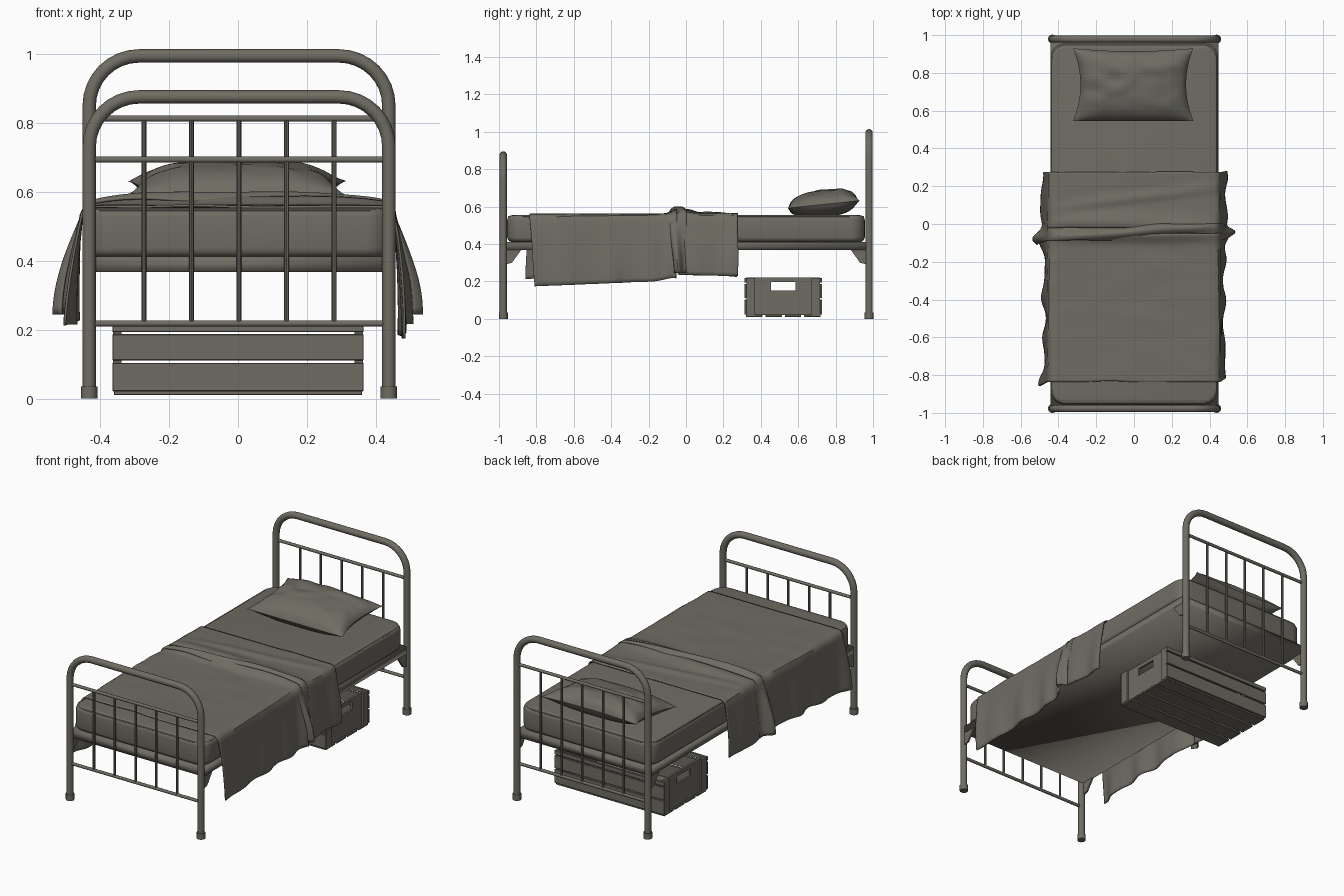
import bpy, bmesh, math
from mathutils import Vector, noise

if "Cube" in bpy.data.objects:
    bpy.data.objects.remove(bpy.data.objects["Cube"])

mat = bpy.data.materials.new("warm grey")
mat.diffuse_color = (0.16, 0.15, 0.125, 1)
mat.use_nodes = True
mat.node_tree.nodes["Principled BSDF"].inputs["Base Color"].default_value = mat.diffuse_color


def add(name, bm, smooth=True, angle=40):
    me = bpy.data.meshes.new(name)
    bmesh.ops.recalc_face_normals(bm, faces=bm.faces)
    bm.to_mesh(me)
    bm.free()
    me.materials.append(mat)
    ob = bpy.data.objects.new(name, me)
    bpy.context.collection.objects.link(ob)
    if smooth:
        bpy.ops.object.select_all(action='DESELECT')
        ob.select_set(True)
        bpy.context.view_layer.objects.active = ob
        bpy.ops.object.shade_smooth_by_angle(angle=math.radians(angle))
    return ob


def box_into(bm, x0, x1, y0, y1, z0, z1):
    vs = bmesh.ops.create_cube(bm, size=1)["verts"]
    for v in vs:
        v.co = Vector(((x0 + x1) / 2 + v.co.x * (x1 - x0),
                       (y0 + y1) / 2 + v.co.y * (y1 - y0),
                       (z0 + z1) / 2 + v.co.z * (z1 - z0)))
    return vs


def boxes(name, dims, bevel=0.0):
    bm = bmesh.new()
    for d in dims:
        box_into(bm, *d)
    ob = add(name, bm, False)
    if bevel:
        m = ob.modifiers.new("bevel", 'BEVEL')
        m.width, m.segments = bevel, 1
    return ob


def tube(name, pts, r, sides=12, closed=False):
    """Round tube swept along points."""
    pts = [Vector(p) for p in pts]
    n = len(pts)
    bm = bmesh.new()
    rings = []
    for i, p in enumerate(pts):
        a = pts[(i - 1) % n] if closed else pts[max(i - 1, 0)]
        b = pts[(i + 1) % n] if closed else pts[min(i + 1, n - 1)]
        t = (b - a).normalized()
        ref = Vector((0, 0, 1)) if closed or abs(t.y) > 0.9 else Vector((0, 1, 0))
        s = t.cross(ref).normalized()
        ref = s.cross(t)
        rings.append([bm.verts.new(p + r * (math.cos(k) * s + math.sin(k) * ref))
                      for k in (2 * math.pi * j / sides for j in range(sides))])
    for i in range(n if closed else n - 1):
        A, B = rings[i], rings[(i + 1) % n]
        for j in range(sides):
            k = (j + 1) % sides
            bm.faces.new((A[j], A[k], B[k], B[j]))
    if not closed:
        bm.faces.new(rings[0])
        bm.faces.new(rings[-1])
    return add(name, bm)


# Head and foot ends: arched tube, rails, spindles, feet
LX, MX = 0.435, 0.003
for end, y, top, bar in (("headboard", 0.979, 0.995, 0.813), ("footboard", -0.977, 0.876, 0.694)):
    R = 0.145
    arc = [(R * math.cos(a), top - R + R * math.sin(a))
           for a in (math.pi / 2 * i / 8 for i in range(9))]
    path = [(MX + LX, y, 0.01)] + [(MX + LX - R + x, y, z) for x, z in arc]
    path += [(MX - LX + R - x, y, z) for x, z in reversed(arc)] + [(MX - LX, y, 0.01)]
    tube(end + "_arch", path, 0.0195, 14)
    for label, z in (("upper", bar), ("lower", 0.218)):
        tube(f"{end}_{label}_rail", [(MX - LX, y, z), (MX + LX, y, z)], 0.009)
    for i in range(5):
        x = MX + (i - 2) * 0.138
        tube(f"{end}_spindle_{i}", [(x, y, 0.218), (x, y, bar)], 0.007, 8)
    for s in (-1, 1):
        tube(f"{end}_foot", [(MX + s * LX, y, 0), (MX + s * LX, y, 0.035)], 0.024)

# Bed base slab with corner brackets
bm = bmesh.new()
box_into(bm, MX - 0.444, MX + 0.444, -0.967, 0.967, 0.367, 0.412)
add("bed_base", bm, True, 100)
bm = bmesh.new()
for sx in (-1, 1):
    for sy in (-1, 1):
        prof = ((0.97, 0.37), (0.88, 0.37), (0.93, 0.30), (0.97, 0.29))
        A, B = [[bm.verts.new((MX + sx * x, sy * y, z)) for y, z in prof] for x in (0.434, 0.444)]
        bm.faces.new(A)
        bm.faces.new(B)
        for i in range(4):
            j = (i + 1) % 4
            bm.faces.new((A[i], A[j], B[j], B[i]))
add("corner_brackets", bm, False)

# Mattress with rounded corners and piping
bm = bmesh.new()
box_into(bm, -0.443, 0.446, -0.956, 0.956, 0.411, 0.554)
up = [e for e in bm.edges if abs(e.verts[0].co.z - e.verts[1].co.z) > 0.1]
bmesh.ops.bevel(bm, geom=up, offset=0.075, segments=6, profile=0.5, affect='EDGES')
rim = [e for e in bm.edges if abs(e.verts[0].co.z - e.verts[1].co.z) < 0.01]
bmesh.ops.bevel(bm, geom=rim, offset=0.026, segments=4, profile=0.5, affect='EDGES')
add("mattress", bm)
loop = []
for k, (sx, sy) in enumerate(((1, 1), (-1, 1), (-1, -1), (1, -1))):
    for i in range(7):
        a = math.pi / 2 * (k + i / 6)
        loop.append((sx * 0.363 + 0.071 * math.cos(a), sy * 0.875 + 0.071 * math.sin(a), 0.546))
tube("mattress_piping", loop, 0.005, 6, closed=True)

# Pillow: pinched corners, tilted up toward the headboard
bm = bmesh.new()
bmesh.ops.create_grid(bm, x_segments=40, y_segments=30, size=1)
dup = bmesh.ops.duplicate(bm, geom=bm.verts[:] + bm.edges[:] + bm.faces[:])["geom"]
lower = {v for v in dup if isinstance(v, bmesh.types.BMVert)}
for v in bm.verts:
    u, w = v.co.x, v.co.y
    puff = max(0, (1 - abs(u) ** 2.7) * (1 - abs(w) ** 3)) ** 0.6
    x = 0.318 * u * (1 - 0.12 * u * u * (1 - w * w)) - 0.004
    y = 0.738 + 0.192 * w * (1 - (0.08 if w > 0 else 0.0) * w * w * (1 - u * u))
    mid = 0.612 + 0.02 * w
    wr = 0.012 * noise.noise(Vector((u * 3, w * 3, 1))) * puff
    z = max(0.555, mid - 0.068 * puff) if v in lower else mid + 0.077 * puff + wr
    v.co = (x, y, z)
bmesh.ops.remove_doubles(bm, verts=bm.verts, dist=0.0005)
add("pillow", bm)


def drape(name, y0, y1, top, hem, flare, wave, ny):
    """Sheet laid over the mattress, hanging down both sides."""
    W, r, nx = 0.425, 0.03, 72
    bm = bmesh.new()
    rows = []
    for j in range(ny + 1):
        row = []
        for i in range(nx + 1):
            u = 2 * i / nx - 1
            s = 1 if u > 0 else -1
            y = y0 + (y1 - y0) * j / ny
            zt = top(u, y)
            drop = zt - r - hem(s, y)
            d = abs(u) * (W + r * math.pi / 2 + drop)
            if d < W:
                x, z = d, zt
            elif d < W + r * math.pi / 2:
                a = (d - W) / r
                x, z = W + r * math.sin(a), zt - r + r * math.cos(a)
            else:
                h = d - W - r * math.pi / 2
                t = h / drop
                fold = math.sin(y * 27 + s * 1.3) * 0.5 + noise.noise(Vector((y * 9, s * 3, 0)))
                x = W + r + flare(s, y) * math.sin(t * math.pi / 2) + wave * t * fold
                z = zt - r - h
                y += 0.025 * s * t * (y1 - y) / (y1 - y0)
            n = noise.noise(Vector((u * 4, y * 9, len(name))))
            row.append(bm.verts.new((s * (x + 0.003 * n), y + 0.006 * n, z + 0.004 * n)))
        rows.append(row)
    for A, B in zip(rows, rows[1:]):
        for i in range(nx):
            bm.faces.new((A[i], A[i + 1], B[i + 1], B[i]))
    ob = add(name, bm)
    m = ob.modifiers.new("thickness", 'SOLIDIFY')
    m.thickness, m.offset = 0.007, 0


def bump(y, c, w):
    return math.exp(-((y - c) / w) ** 2)


def crown(u):
    """Ridges sink toward the mattress edges."""
    return max(0, 1 - (abs(u) / 0.62) ** 4)


# Main blanket, turned-back part, and the gathered ridge between them
drape("blanket", -0.835, -0.05,
      lambda u, y: 0.558 + 0.028 * crown(u) * bump(y, -0.05, 0.04),
      lambda s, y: (0.175 if s > 0 else 0.213) + 0.04 * (y + 0.8) + 0.015 * bump(y, -0.07, 0.06),
      lambda s, y: 0.02 + 0.035 * bump(y, -0.05, 0.06) + 0.02 * bump(y, -0.83, 0.06), 0.016, 70)
drape("blanket_turnback", -0.02, 0.275,
      lambda u, y: 0.56 + crown(u) * (0.022 * bump(y, -0.03 * u, 0.05)
                                      + 0.01 * bump(y, 0.14 + 0.1 * u, 0.03)),
      lambda s, y: 0.235 - 0.03 * y,
      lambda s, y: 0.032, 0.012, 30)
drape("blanket_ridge", -0.085, 0.0,
      lambda u, y: 0.56 + 0.038 * crown(u) * bump(y, -0.04 + 0.025 * math.sin(3 * u), 0.03),
      lambda s, y: 0.245,
      lambda s, y: 0.03 + 0.05 * bump(y, -0.06, 0.03), 0.005, 14)

# Slatted crate under the bed
CX, Y0, Y1 = 0.365, 0.312, 0.728
slats = []
for z0, z1 in ((0.022, 0.104), (0.111, 0.187), (0.193, 0.218)):
    for y in (Y0, Y1 - 0.012):
        slats.append((-CX, CX, y, y + 0.012, z0, z1))
boxes("crate_side_slats", slats, 0.002)
ends = []
for s in (-1, 1):
    a, b = sorted((s * 0.338, s * 0.350))
    ends += [(a, b, Y0 + 0.012, Y1 - 0.012, 0.02, 0.152),
             (a, b, Y0 + 0.012, Y1 - 0.012, 0.197, 0.22),
             (a, b, Y0 + 0.012, 0.455, 0.152, 0.197),
             (a, b, 0.585, Y1 - 0.012, 0.152, 0.197)]
    # corner posts outside the end panels
    for y in (Y0 + 0.012, Y1 - 0.057):
        p, q = sorted((s * 0.350, s * 0.363))
        ends.append((p, q, y, y + 0.045, 0.02, 0.218))
boxes("crate_ends", ends)
pitch = (Y1 - Y0) / 4
boxes("crate_floor_slats", [(-CX + 0.005, CX - 0.005, Y0 + i * pitch + 0.008, Y0 + (i + 1) * pitch - 0.008,
                             0.010, 0.022) for i in range(4)], 0.002)
